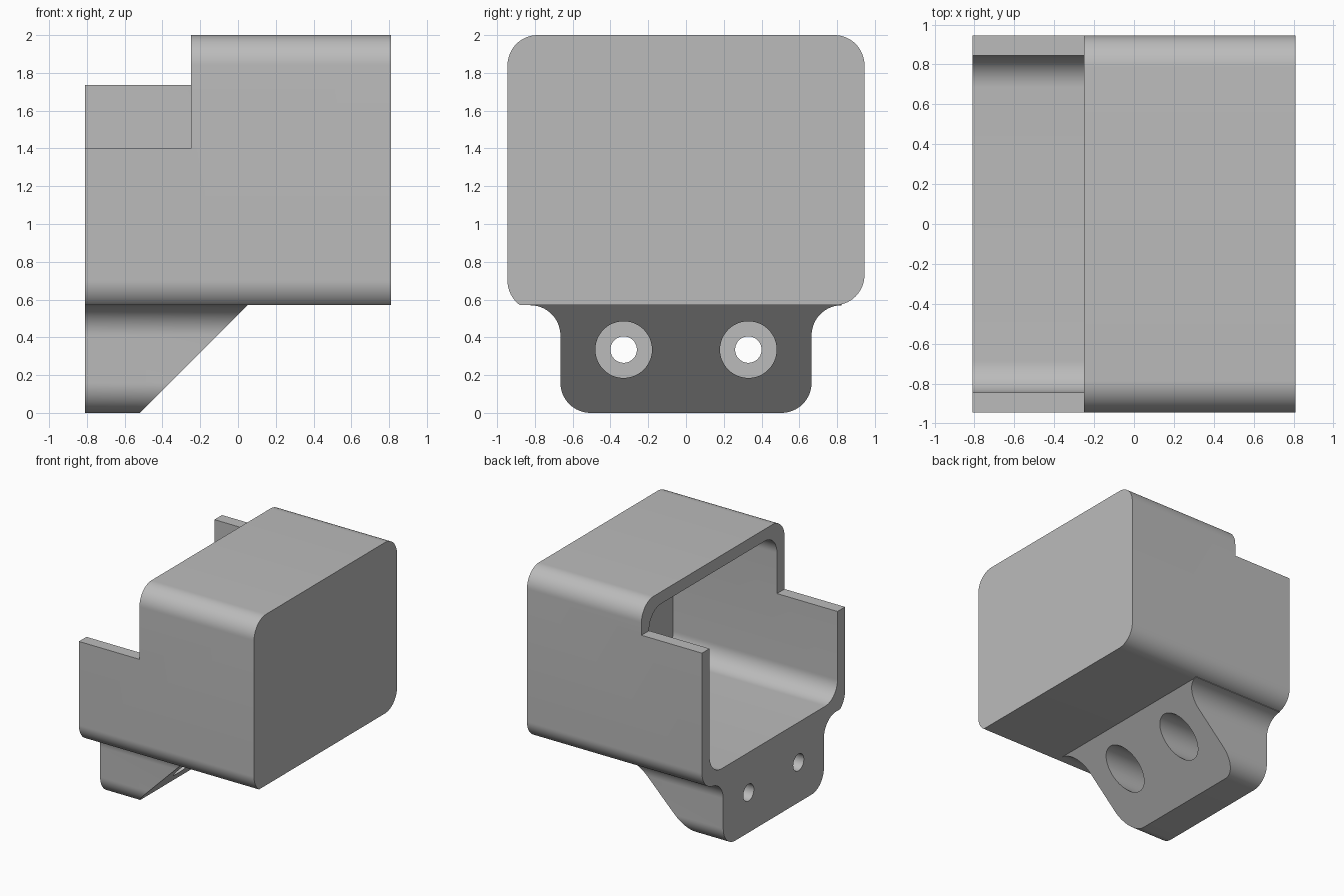
import bpy, bmesh
from math import cos, sin, radians, pi

cube = bpy.data.objects.get("Cube")
if cube:
    bpy.data.objects.remove(cube, do_unlink=True)

mat = bpy.data.materials.new("light grey plastic")
mat.use_nodes = True
GREY = (0.5, 0.5, 0.5, 1)
mat.diffuse_color = GREY
mat.node_tree.nodes["Principled BSDF"].inputs["Base Color"].default_value = GREY

OPEN, CLOSED = -0.81, 0.81   # the two ends along x
R = 0.16                     # corner radius
WALL = 0.1


def arc(cy, cz, r, a0, a1, n=16):
    return [(cy + r * cos(radians(a0 + (a1 - a0) * i / n)),
             cz + r * sin(radians(a0 + (a1 - a0) * i / n))) for i in range(n + 1)]


def prism(name, profile, x0, x1):
    """Extrude a closed (y, z) profile along x."""
    bm = bmesh.new()
    face = bm.faces.new([bm.verts.new((x0, y, z)) for y, z in profile])
    new = bmesh.ops.extrude_face_region(bm, geom=[face])["geom"]
    bmesh.ops.translate(bm, vec=(x1 - x0, 0, 0),
                        verts=[v for v in new if isinstance(v, bmesh.types.BMVert)])
    bmesh.ops.recalc_face_normals(bm, faces=bm.faces)
    me = bpy.data.meshes.new(name)
    bm.to_mesh(me)
    bm.free()
    me.materials.append(mat)
    ob = bpy.data.objects.new(name, me)
    bpy.context.collection.objects.link(ob)
    return ob


def combine(target, tool, operation):
    mod = target.modifiers.new(operation, "BOOLEAN")
    mod.operation, mod.object, mod.solver = operation, tool, "EXACT"
    bpy.context.view_layer.objects.active = target
    bpy.ops.object.modifier_apply(modifier=mod.name)
    bpy.data.objects.remove(tool, do_unlink=True)


def rounded(y, z0, z1, r):
    return (arc(y - r, z0 + r, r, -90, 0) + arc(y - r, z1 - r, r, 0, 90)
            + arc(r - y, z1 - r, r, 90, 180) + arc(r - y, z0 + r, r, 180, 270))


# Box outer body; its front lower corner is a shortened arc
W, BASE, TOP = 0.945, 0.57, 2.0
body = (arc(W - R, BASE + R, R, -90, 0) + arc(W - R, TOP - R, R, 0, 90)
        + arc(R - W, TOP - R, R, 90, 180) + arc(R - W, 0.7, R, 180, 234.3))
box = prism("housing", body, OPEN, CLOSED)

# Hollow interior, open at one end
combine(box, prism("cavity", rounded(W - WALL, BASE + WALL, TOP - WALL, R),
                   OPEN - 0.2, CLOSED - WALL), "DIFFERENCE")

# Stepped opening: lower front wall, higher back wall
step = [(-1.2, 1.4), (0, 1.4), (0, 1.735), (1.2, 1.735), (1.2, 2.2), (-1.2, 2.2)]
combine(box, prism("step_cut", step, OPEN - 0.2, -0.25), "DIFFERENCE")

# Mounting bracket with flared top and rounded bottom
half = arc(0.665 - R, R, R, -90, 0) + arc(0.665 + R, BASE - R, R, 180, 90) + [(0.82, 0.6)]
bracket = prism("bracket", half + [(-y, z) for y, z in reversed(half)], OPEN, 0.2)

# Slope its rear at 45 degrees
bm = bmesh.new()
bm.from_mesh(bracket.data)
cut = bmesh.ops.bisect_plane(bm, geom=bm.verts[:] + bm.edges[:] + bm.faces[:],
                             plane_co=(-0.52, 0, 0), plane_no=(1, 0, -1), clear_outer=True)
bmesh.ops.contextual_create(
    bm, geom=[e for e in cut["geom_cut"] if isinstance(e, bmesh.types.BMEdge)])
bmesh.ops.recalc_face_normals(bm, faces=bm.faces)
bm.to_mesh(bracket.data)
bm.free()

# Screw holes with wide counterbores
for y in (-0.33, 0.33):
    for r, x0 in ((0.15, -0.7), (0.07, -1.0)):
        hole = arc(y, 0.335, r, 0, 360, 48)[:-1]
        combine(bracket, prism("screw_hole", hole, x0, 0.3), "DIFFERENCE")

combine(box, bracket, "UNION")

bpy.ops.object.select_all(action="DESELECT")
box.select_set(True)
bpy.context.view_layer.objects.active = box
bpy.ops.object.shade_smooth_by_angle(angle=pi / 6)
